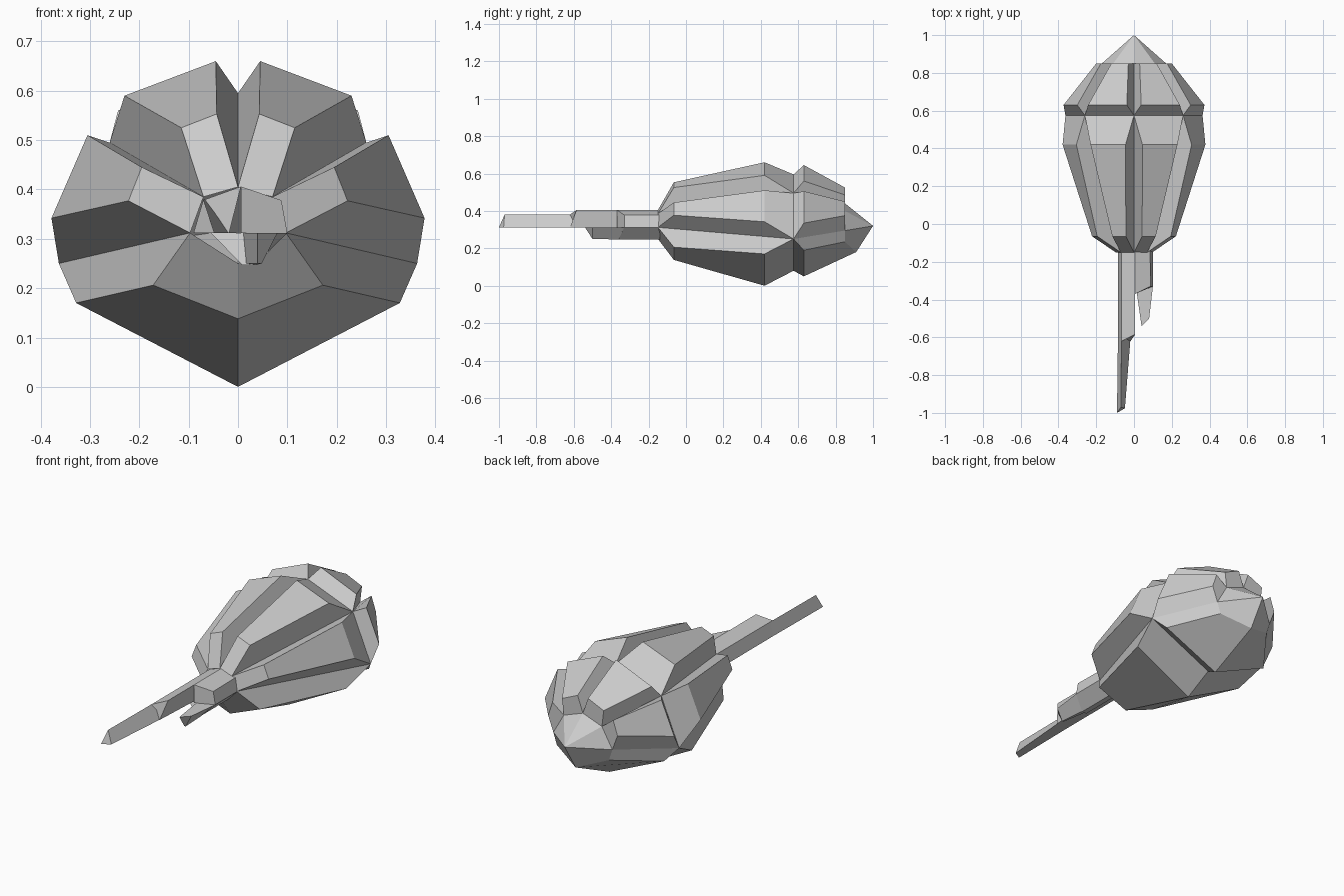
import bpy, bmesh
from mathutils import Vector

if "Cube" in bpy.data.objects:
    bpy.data.objects.remove(bpy.data.objects["Cube"])


def make_object(name, bm, mirror=False):
    bmesh.ops.remove_doubles(bm, verts=bm.verts, dist=0.0005)
    bmesh.ops.recalc_face_normals(bm, faces=bm.faces)
    mesh = bpy.data.meshes.new(name)
    bm.to_mesh(mesh)
    bm.free()
    ob = bpy.data.objects.new(name, mesh)
    bpy.context.collection.objects.link(ob)
    if mirror:
        mod = ob.modifiers.new("mirror", 'MIRROR')
        mod.use_clip = True
    return ob


def add_face(bm, *pts):
    bm.faces.new([bm.verts.new(p) for p in pts])


# A raised plate between two groove lines; the keel plate has no inner side wall
def plate(bm, groove_a, groove_b, rim_a, rim_b, keel):
    (a0, a1), (b0, b1) = groove_a, groove_b
    (p0, p1), (q0, q1) = rim_a, rim_b
    add_face(bm, p0, p1, q1, q0)
    add_face(bm, a0, a1, p1, p0)
    if not keel:
        add_face(bm, b0, b1, q1, q0)
    add_face(bm, a0, p0, q0, b0)
    add_face(bm, a1, p1, q1, b1)


def row(y, pts):
    return [Vector((x, y, z)) for x, z in pts]


tip = Vector((0, 1, 0.32))
neck = row(-0.15, [(0, .405), (.07, .385), (.097, .312), (0, .25)])
waist = row(0.575, [(0, .595), (.26, .495), (.363, .25), (0, .08)])
rear = row(0.85, [(0, .44), (.11, .40), (.17, .295)]) + [tip]

# Rims of the plates: top, side and bottom, two points each
front_near = row(-0.065, [(.043, .553), (.115, .525), (.195, .445), (.222, .377),
                          (.172, .206), (0, .138)])
front_far = row(0.42, [(.045, .66), (.23, .59), (.305, .51), (.378, .342),
                       (.328, .17), (0, 0)])
rear_near = row(0.63, [(.038, .645), (.243, .56), (.30, .505), (.373, .335),
                       (.315, .19), (0, .05)])
rear_far = row(0.85, [(.03, .525), (.12, .485), (.175, .45), (.20, .375),
                      (.15, .235), (0, .18)])
rear_far[5].y = 0.91

# Front and rear shells
for name, start, end, near, far in (
        ("front_shell", neck, waist, front_near, front_far),
        ("rear_shell", waist, rear, rear_near, rear_far)):
    bm = bmesh.new()
    for i in range(3):
        plate(bm, (start[i], end[i]), (start[i + 1], end[i + 1]),
              (near[2 * i], far[2 * i]), (near[2 * i + 1], far[2 * i + 1]), i == 2)
    if name == "rear_shell":
        # Pointed tip
        for i in range(2):
            add_face(bm, rear[i], rear[i + 1], tip)
    make_object(name, bm, mirror=True)


# Stem pieces: a section lofted to the end of each break
def splinter(name, y0, section, ends):
    bm = bmesh.new()
    a = [bm.verts.new((x, y0, z)) for x, z in section]
    b = [bm.verts.new(p) for p in ends]
    n = len(a)
    for i in range(n):
        j = (i + 1) % n
        bm.faces.new((a[i], a[j], b[j], b[i]))
    bm.faces.new(a)
    bm.faces.new(b)
    make_object(name, bm)


splinter("stem_upper_left", -0.14,
         [(-.085, .312), (-.066, .38), (.006, .406), (.006, .312)],
         [(-.085, -.62, .312), (-.066, -.62, .38), (.006, -.585, .406), (-.018, -.62, .312)])
splinter("stem_long_splinter", -0.6,
         [(-.085, .312), (-.066, .38), (-.018, .312)],
         [(-.09, -1, .312), (-.07, -.97, .38), (-.048, -.975, .312)])
splinter("stem_upper_right", -0.14,
         [(.006, .406), (.085, .378), (.1, .312), (.006, .312)],
         [(.006, -.37, .406), (.088, -.33, .378), (.1, -.33, .312), (.006, -.37, .312)])
splinter("stem_lower", -0.14,
         [(-.055, .312), (.008, .247), (.036, .247), (.1, .312)],
         [(-.055, -.34, .312), (.008, -.36, .247), (.036, -.36, .247), (.1, -.33, .312)])
splinter("stem_short_splinter", -0.33,
         [(.01, .312), (.012, .25), (.036, .247), (.1, .312)],
         [(.04, -.54, .312), (.04, -.5, .25), (.048, -.5, .25), (.08, -.5, .312)])
